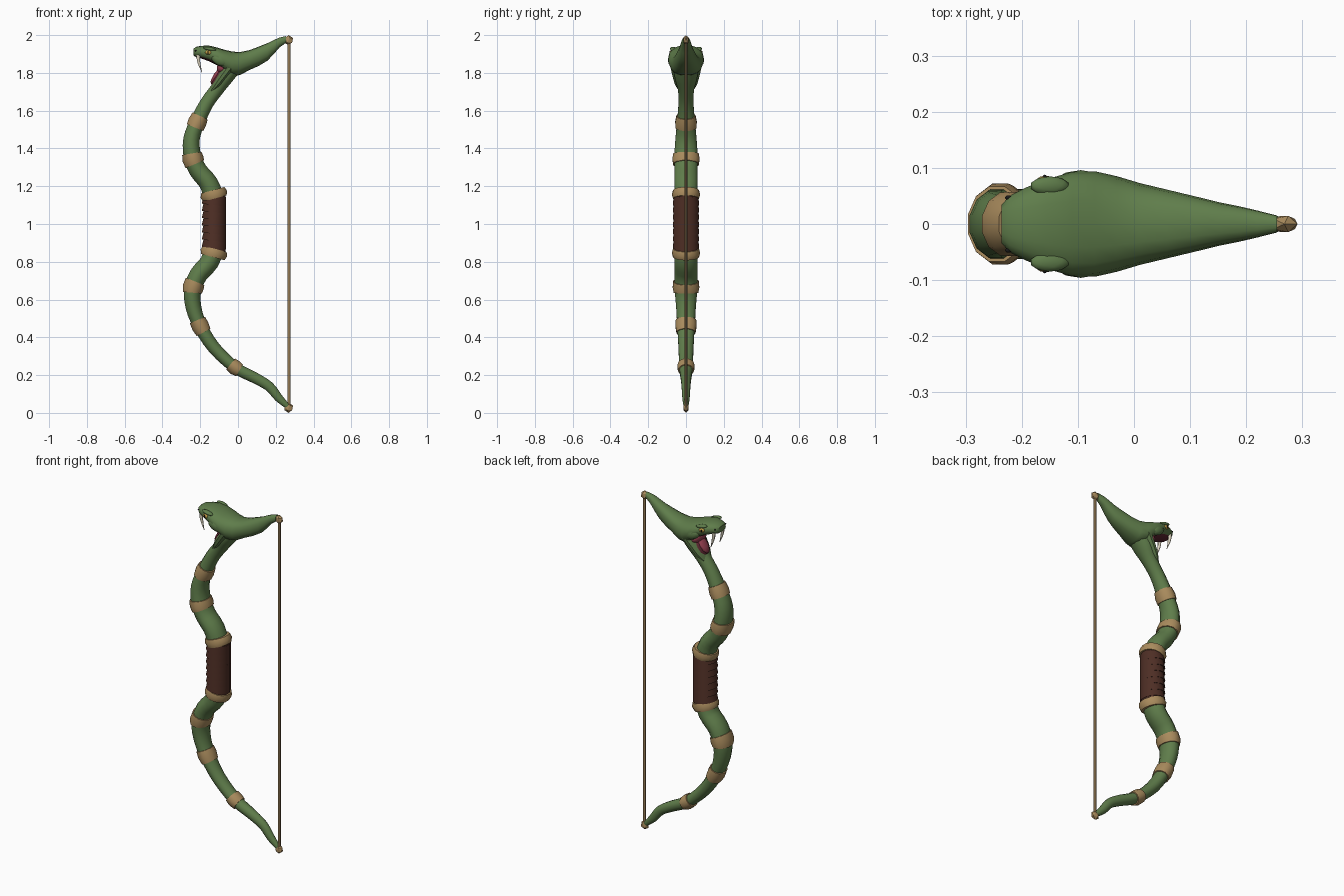
import bpy, bmesh, math
from mathutils import Vector, Matrix

if "Cube" in bpy.data.objects:
    bpy.data.objects.remove(bpy.data.objects["Cube"])

def material(name, rgb):
    m = bpy.data.materials.new(name)
    m.diffuse_color = (*rgb, 1)
    m.use_nodes = True
    m.node_tree.nodes["Principled BSDF"].inputs["Base Color"].default_value = m.diffuse_color
    return m

GREEN = material("scale green", (0.115, 0.205, 0.07))
TAN = material("tan band", (0.40, 0.26, 0.11))
BROWN = material("dark leather", (0.075, 0.027, 0.018))
CORD = material("bowstring", (0.29, 0.19, 0.085))
PINK = material("mouth pink", (0.30, 0.05, 0.08))
DARK = material("mouth dark red", (0.11, 0.02, 0.03))
IVORY = material("fang ivory", (0.72, 0.66, 0.52))
GOLD = material("eye gold", (0.50, 0.32, 0.06))
BLACK = material("pupil black", (0.01, 0.01, 0.01))

def finish(name, bm, mats, angle=45):
    bmesh.ops.recalc_face_normals(bm, faces=bm.faces[:])
    me = bpy.data.meshes.new(name)
    bm.to_mesh(me)
    bm.free()
    for m in mats:
        me.materials.append(m)
    ob = bpy.data.objects.new(name, me)
    bpy.context.collection.objects.link(ob)
    bpy.ops.object.select_all(action='DESELECT')
    ob.select_set(True)
    bpy.context.view_layer.objects.active = ob
    bpy.ops.object.shade_smooth_by_angle(angle=math.radians(angle))
    return ob

def skin(bm, rings):
    rings = [[bm.verts.new(p) for p in r] for r in rings]
    n = len(rings[0])
    for a, b in zip(rings, rings[1:]):
        for i in range(n):
            bm.faces.new((a[i], a[(i + 1) % n], b[(i + 1) % n], b[i]))
    bm.faces.new(rings[0][::-1])
    bm.faces.new(rings[-1])

def spline(pts, t):
    """Catmull-Rom through tuples; t counts control points."""
    n = len(pts) - 1
    i = max(0, min(int(t), n - 1))
    f = t - i
    p = [Vector(pts[max(0, min(n, i + k))]) for k in (-1, 0, 1, 2)]
    return 0.5 * (2 * p[1] + (p[2] - p[0]) * f + (2 * p[0] - 5 * p[1] + 4 * p[2] - p[3]) * f * f
                  + (3 * p[1] - p[0] - 3 * p[2] + p[3]) * f ** 3)

def tube(name, pts, mat, sides=12, steps=3, y=0, t0=0, t1=None, grow=(0,)):
    """Oval tube along (x, z, in-plane radius, y radius) points."""
    t1 = len(pts) - 1 if t1 is None else t1
    count = max(round((t1 - t0) * steps), len(grow) - 1)
    rings = []
    for k in range(count + 1):
        t = t0 + (t1 - t0) * k / count
        c = spline(pts, t)
        d = spline(pts, min(t + .05, len(pts) - 1)) - spline(pts, max(t - .05, 0))
        d = Vector((d[0], d[1])).normalized()
        g = grow[k] if len(grow) > 1 else 0
        ring = []
        for s in range(sides):
            a = 2 * math.pi * (s + .5) / sides
            u = (c[2] + g) * math.cos(a)
            ring.append((c[0] - d.y * u, y + (c[3] + g) * math.sin(a), c[1] + d.x * u))
        rings.append(ring)
    bm = bmesh.new()
    skin(bm, rings)
    return finish(name, bm, [mat])

def ball(name, loc, size, mat, tilt=0, detail=2):
    bm = bmesh.new()
    bmesh.ops.create_icosphere(bm, subdivisions=detail, radius=1)
    m = Matrix.Translation(loc) @ Matrix.Rotation(tilt, 4, 'Y') @ Matrix.Diagonal((*size, 1))
    bmesh.ops.transform(bm, matrix=m, verts=bm.verts[:])
    return finish(name, bm, [mat], 45 if detail > 1 else 10)

# limbs: the snake's body above and below the grip
upper = [(-.125, 1.13, .055, .06), (-.155, 1.215, .052, .064), (-.212, 1.285, .05, .064),
         (-.242, 1.36, .048, .064), (-.246, 1.45, .045, .058), (-.215, 1.54, .041, .049),
         (-.165, 1.64, .038, .041), (-.11, 1.715, .038, .044), (-.058, 1.785, .042, .062),
         (-.01, 1.85, .045, .06)]
lower = [(-.125, .88, .055, .06), (-.15, .80, .052, .064), (-.21, .73, .05, .064),
         (-.24, .65, .047, .062), (-.236, .56, .043, .054), (-.2, .46, .038, .048),
         (-.127, .345, .035, .041), (-.015, .24, .032, .037), (.09, .185, .03, .029),
         (.165, .14, .027, .024), (.215, .08, .023, .02), (.262, .035, .014, .013)]
tube("upper_limb", upper, GREEN)
tube("lower_limb", lower, GREEN)

# tan bands round the limbs
for name, path, t, w in (("upper_band_1", upper, 2.8, .36), ("upper_band_2", upper, 5, .32),
                         ("lower_band_1", lower, 2.8, .36), ("lower_band_2", lower, 5, .3),
                         ("lower_band_3", lower, 7, .21)):
    tube(name, path, TAN, t0=t - w, t1=t + w, grow=(.006, .01, .006))

# leather grip with slanted overlapping wraps
tube("grip_core", [(-.125, .85, .06, .065), (-.125, 1.16, .06, .065)], BROWN, sides=14)
for i in range(7):
    z = .872 + i * .038
    tube(f"grip_wrap_{i + 1}", [(-.128, z, .066, .07), (-.122, z + .05, .060, .065)], BROWN,
         sides=14, steps=2)
# grip collars
for name, z, s in (("top_collar", 1.157, 1), ("bottom_collar", .847, -1)):
    tube(name, [(-.126 + .004, z - s * .022, .066, .069), (-.128, z, .074, .075),
                (-.134, z + s * .022, .066, .069)], TAN, sides=14, steps=1)

# head running back into the top limb tip: x, top, bottom, half width
head = [(-.236, 1.928, 1.893, .034), (-.222, 1.938, 1.883, .05), (-.195, 1.943, 1.877, .064),
        (-.155, 1.945, 1.862, .08), (-.11, 1.934, 1.84, .093), (-.07, 1.922, 1.81, .094),
        (-.03, 1.913, 1.785, .085), (.01, 1.91, 1.788, .073), (.06, 1.92, 1.815, .061),
        (.11, 1.939, 1.837, .049), (.155, 1.957, 1.864, .038), (.19, 1.974, 1.90, .031),
        (.22, 1.987, 1.935, .024), (.255, 1.995, 1.96, .015)]
rings = []
for x, top, bot, w in head:
    ring = []
    for s in range(16):
        a = 2 * math.pi * s / 16
        c, n = math.cos(a), math.sin(a)
        ring.append((x, w * math.copysign(abs(c) ** .85, c),
                     (top + bot) / 2 + (top - bot) / 2 * math.copysign(abs(n) ** .85, n)))
    rings.append(ring)
bm = bmesh.new()
skin(bm, rings)
bmesh.ops.recalc_face_normals(bm, faces=bm.faces[:])
for f in bm.faces:  # roof of the mouth
    if f.normal.z < -.75 and -.21 < f.calc_center_median().x < -.06:
        f.material_index = 1
finish("head", bm, [GREEN, DARK])

# open lower jaw, mouth lining and tongue
tube("lower_jaw", [(-.04, 1.835, .035, .085), (-.078, 1.785, .032, .073),
                   (-.115, 1.735, .024, .057), (-.15, 1.692, .007, .026)], GREEN)
slope = math.radians(-55)
ball("mouth_lining", (-.102, 0, 1.783), (.066, .05, .018), DARK, slope)
ball("tongue", (-.112, 0, 1.786), (.055, .034, .017), PINK, slope)
ball("throat", (-.085, 0, 1.825), (.028, .066, .032), PINK)

# paired head parts
for side, s in (("left", -1), ("right", 1)):
    tube(f"{side}_fang", [(-.211, 1.895, .011, .01), (-.207, 1.855, .008, .008),
                          (-.191, 1.803, .001, .001)], IVORY, sides=8, y=s * .042)
    ball(f"{side}_eye", (-.157, s * .077, 1.908), (.018, .009, .012), GOLD, .15)
    ball(f"{side}_pupil", (-.159, s * .084, 1.908), (.004, .004, .009), BLACK)
    ball(f"{side}_brow", (-.15, s * .068, 1.927), (.036, .017, .01), GREEN, .2)
    ball(f"{side}_nostril", (-.224, s * .047, 1.917), (.006, .004, .004), BLACK)
    ball(f"{side}_cheek", (-.095, s * .074, 1.868), (.05, .022, .03), GREEN, .45)

# nocks and bowstring
for name, z in (("top_nock", 1.973), ("bottom_nock", .027)):
    ball(name, (.268, 0, z), (.026, .017, .027), TAN, detail=1)
tube("bowstring", [(.27, .03, .008, .008), (.27, 1.97, .008, .008)], CORD, sides=8, steps=1)
